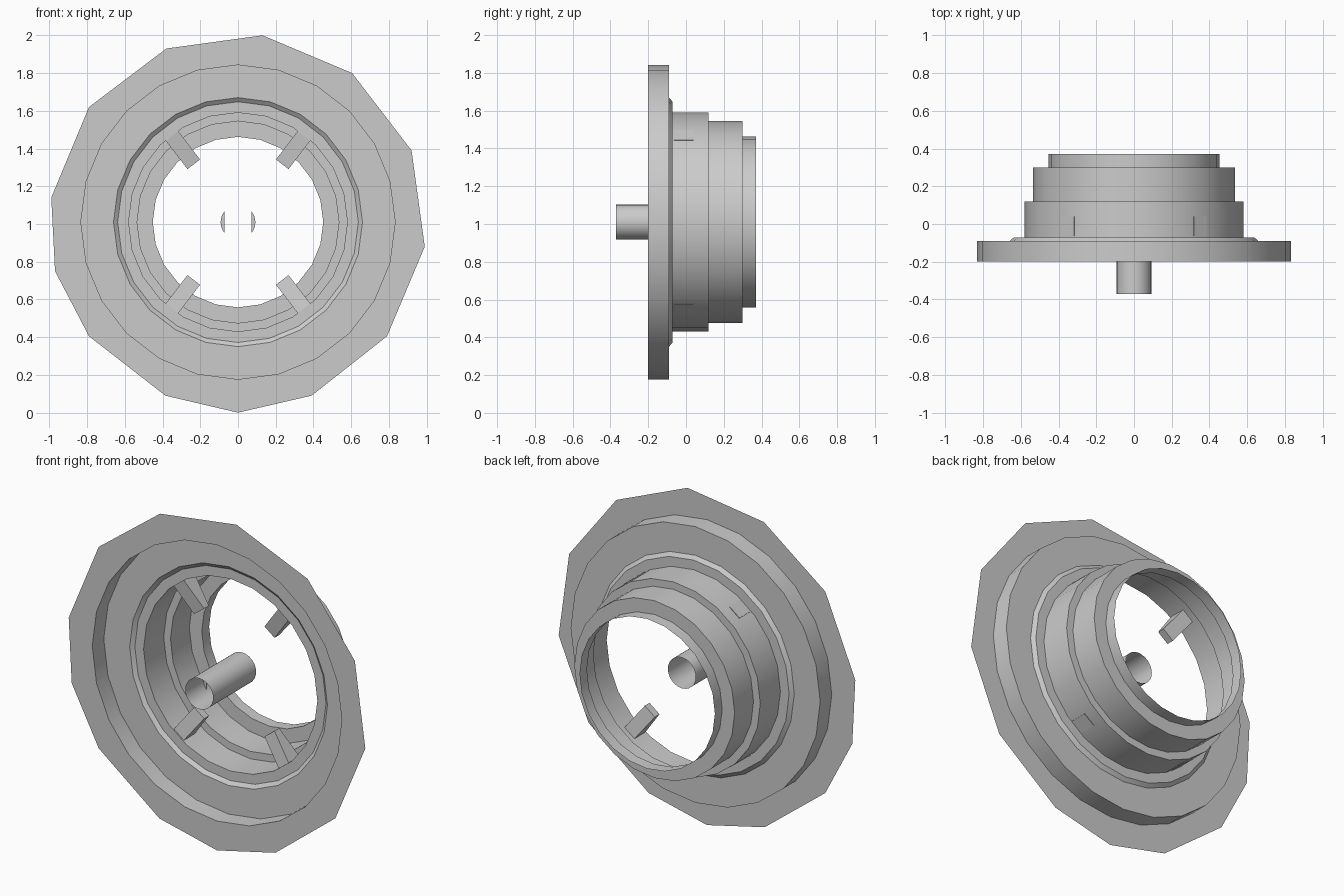
import bpy, bmesh, math
from mathutils import Vector

if "Cube" in bpy.data.objects:
    bpy.data.objects.remove(bpy.data.objects["Cube"])

CZ = 1.01      # height of the shared axis
SIDES = 24


def finish(name, bm, smooth=False):
    bmesh.ops.recalc_face_normals(bm, faces=bm.faces[:])
    me = bpy.data.meshes.new(name)
    bm.to_mesh(me)
    bm.free()
    ob = bpy.data.objects.new(name, me)
    bpy.context.collection.objects.link(ob)
    if smooth:
        bpy.ops.object.select_all(action='DESELECT')
        ob.select_set(True)
        bpy.context.view_layer.objects.active = ob
        bpy.ops.object.shade_smooth_by_angle(angle=math.radians(30))
    return ob


def ring(bm, r, y, n=SIDES):
    return [bm.verts.new((r * math.sin(2 * math.pi * i / n), y,
                          CZ + r * math.cos(2 * math.pi * i / n))) for i in range(n)]


def lathe(bm, profile, n=SIDES):
    rings = [ring(bm, r, y, n) for r, y in profile]
    for a, b in zip(rings, rings[1:]):
        for i in range(n):
            j = (i + 1) % n
            bm.faces.new((a[i], a[j], b[j], b[i]))


# Stepped open housing: recess wall, floor, raised lip and three tiers
bm = bmesh.new()
lathe(bm, [(0.833, -0.20), (0.833, -0.09), (0.66, -0.09), (0.638, -0.072),
           (0.58, -0.072), (0.58, 0.12), (0.535, 0.12), (0.535, 0.30),
           (0.452, 0.30), (0.452, 0.37)])
finish("stepped_housing", bm, True)

# Thin irregular flange around the front of the recess
outline = [(0, 0), (0.39, 0.09), (0.79, 0.405), (0.99, 0.88), (0.92, 1.39),
           (0.605, 1.80), (0.13, 2.0), (-0.38, 1.93), (-0.79, 1.62),
           (-0.99, 1.14), (-0.97, 0.75), (-0.79, 0.405), (-0.385, 0.09)]
bm = bmesh.new()
edges = []
for loop in ([bm.verts.new((x, -0.20, z)) for x, z in outline], ring(bm, 0.833, -0.20)):
    edges += [bm.edges.new((v, loop[(i + 1) % len(loop)])) for i, v in enumerate(loop)]
bmesh.ops.triangle_fill(bm, edges=edges, use_beauty=True, normal=(0, -1, 0))
finish("front_flange", bm)

# Four tapered tabs pointing inwards
for side, sx in (("right", 1), ("left", -1)):
    for level, sz in (("upper", 1), ("lower", -1)):
        d = Vector((sx * 0.608, 0, sz * 0.794))
        w = Vector((-d.z, 0, d.x)) * 0.042
        bm = bmesh.new()
        ends = []
        for r, y0, y1 in ((0.386, -0.035, 0.01), (0.579, -0.065, 0.04)):
            c = d * r + Vector((0, 0, CZ))
            ends.append([bm.verts.new(c + w * s + Vector((0, y, 0)))
                         for s, y in ((-1, y0), (1, y0), (1, y1), (-1, y1))])
        a, b = ends
        bm.faces.new(a)
        bm.faces.new(b)
        for i in range(4):
            j = (i + 1) % 4
            bm.faces.new((a[i], a[j], b[j], b[i]))
        finish(f"{level}_{side}_tab", bm)

# Open tube on the axis
bm = bmesh.new()
lathe(bm, [(0.093, -0.37), (0.093, 0.04)])
finish("centre_tube", bm, True)

# Crescent inserts on both sides of the tube's bore
for side, sx in (("right", 1), ("left", -1)):
    bm = bmesh.new()
    arc = [math.radians(-40 + 10 * i) for i in range(9)]
    bm.faces.new([bm.verts.new((sx * 0.092 * math.cos(t), -0.2,
                                CZ + 0.092 * math.sin(t))) for t in arc])
    finish(f"{side}_tube_insert", bm)
